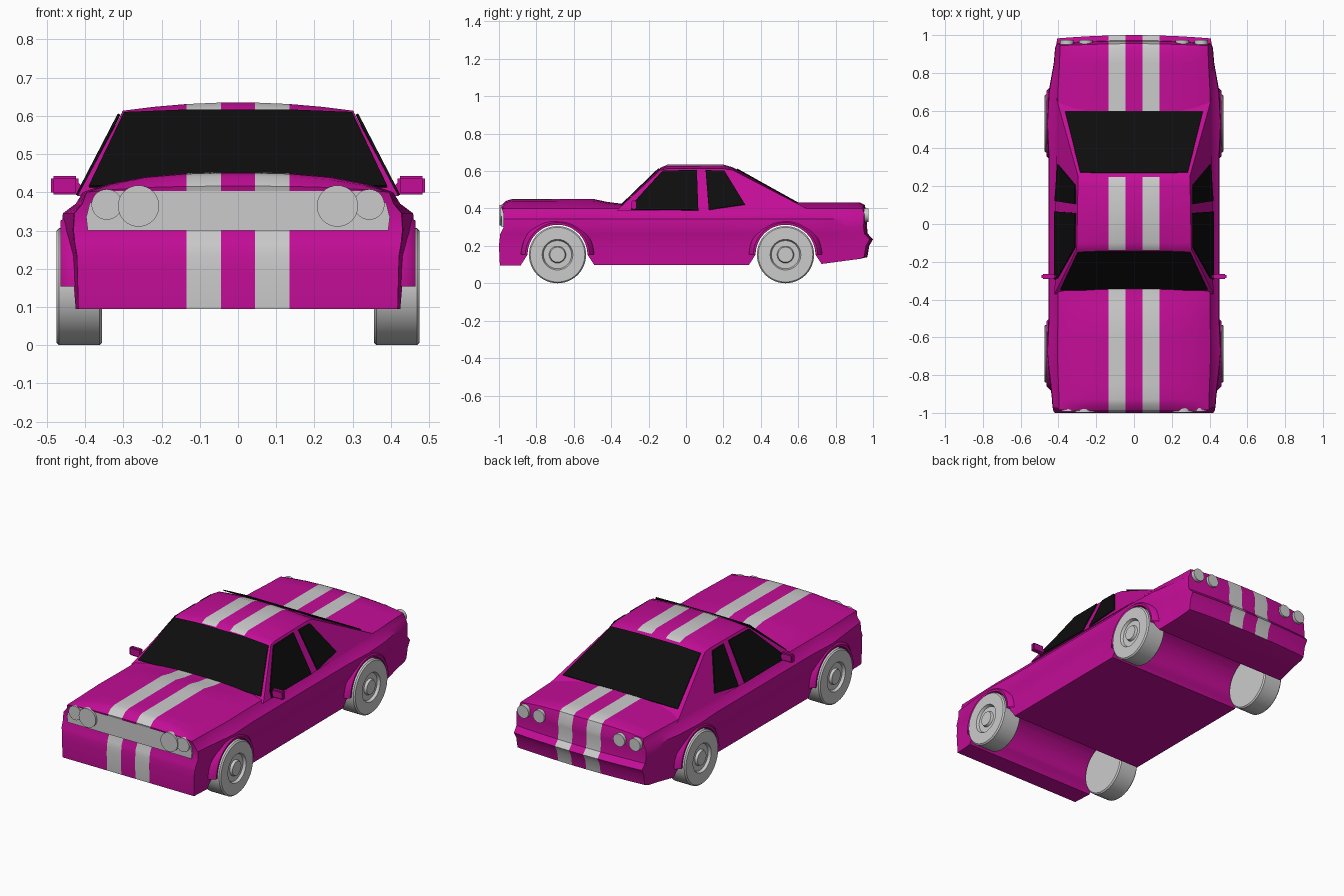
import bpy, bmesh, math
from mathutils import Matrix, Vector

if "Cube" in bpy.data.objects:
    bpy.data.objects.remove(bpy.data.objects["Cube"])


def material(name, r, g, b):
    m = bpy.data.materials.new(name)
    m.use_nodes = True
    m.diffuse_color = (r, g, b, 1)
    m.node_tree.nodes["Principled BSDF"].inputs["Base Color"].default_value = (r, g, b, 1)
    return m


paint = material("magenta paint", 0.55, 0.004, 0.31)
light = material("light grey", 0.6, 0.6, 0.6)
glass = material("black glass", 0.004, 0.004, 0.004)


def finish(bm, name, *mats, angle=35):
    bmesh.ops.remove_doubles(bm, verts=bm.verts, dist=0.0001)
    bmesh.ops.recalc_face_normals(bm, faces=bm.faces)
    mesh = bpy.data.meshes.new(name)
    bm.to_mesh(mesh)
    bm.free()
    ob = bpy.data.objects.new(name, mesh)
    bpy.context.collection.objects.link(ob)
    for m in mats:
        mesh.materials.append(m)
    smooth(ob, angle)
    return ob


def smooth(ob, angle=35):
    bpy.ops.object.select_all(action="DESELECT")
    ob.select_set(True)
    bpy.context.view_layer.objects.active = ob
    bpy.ops.object.shade_smooth_by_angle(angle=math.radians(angle))


def table(t, points):
    """Linear interpolation through (key, value) pairs."""
    if t <= points[0][0]:
        return points[0][1]
    for (a, p), (b, q) in zip(points, points[1:]):
        if t <= b:
            return p + (q - p) * (t - a) / (b - a)
    return points[-1][1]


def prism(name, outline, offset, mat):
    """Closed outline of 3D points extruded by an offset vector."""
    bm = bmesh.new()
    face = bm.faces.new([bm.verts.new(p) for p in outline])
    new = bmesh.ops.extrude_face_region(bm, geom=[face], use_keep_orig=True)["geom"]
    bmesh.ops.translate(bm, vec=offset, verts=[v for v in new if isinstance(v, bmesh.types.BMVert)])
    return finish(bm, name, mat)


def disc(name, x, y, z, radius, depth):
    bm = bmesh.new()
    bmesh.ops.create_cone(bm, cap_ends=True, segments=32, radius1=radius, radius2=radius, depth=depth,
                          matrix=Matrix.Translation((x, y, z)) @ Matrix.Rotation(math.pi / 2, 4, "X"))
    return finish(bm, name, light)


# Lower body: a box lattice shaped by width, height, nose and tail profiles
WIDTH = [(-1, .43), (-.9, .436), (-.8, .45), (-.68, .462), (-.5, .453), (.35, .453),
         (.53, .462), (.7, .452), (.85, .425), (1, .412)]
TOP = [(-1, .416), (-.975, .436), (-.94, .45), (-.5, .452), (-.42, .435), (-.34, .425),
       (.59, .432), (.93, .432), (1, .42)]
BOTTOM = [(-1, .095), (.7, .1), (1, .14)]
NOSE = [(.1, -.995), (.2, -1), (.265, -.993), (.3, -.975), (.37, -.975), (.416, -.99)]
TAIL = [(.14, .97), (.2, .98), (.235, 1), (.265, .972), (.3, .968), (.37, .97), (.42, .955)]
ROWS = [(.40, .055), (.37, .037), (.345, .004), (.30, 0), (.265, .006), (.235, .014), (.20, .016), (.1, .02)]
STATIONS = [-1, -.96, -.93, -.85, -.75, -.68, -.6, -.5, -.42, -.34, -.1, .2, .35, .45, .53,
            .62, .7, .78, .85, .93, 1]
FIXED = [0, .045, .135]
SPREAD = [.6, .82, .93, 1]
N, M, LAST = len(FIXED + SPREAD) - 1, len(ROWS) - 1, len(STATIONS) - 1


def lattice_point(s, i, j):
    y = STATIONS[s]
    w = table(y, WIDTH)
    z, inset = ROWS[j]
    edge = w - inset * (w - .38) / .08
    k = abs(i)
    x = FIXED[k] if k < len(FIXED) else edge * SPREAD[k - len(FIXED)]
    if j == 0:
        crown = table(y, TOP)
        z = crown + (z - crown) * (x / edge) ** 3
    if j == M:
        z = table(y, BOTTOM)
    if s == 0:
        y = table(z, NOSE)
    if s == LAST:
        y = table(z, TAIL) - .018 * (x / .41) ** 2
    return (math.copysign(x, i), y, z)


bm = bmesh.new()
verts = {}


def quad(keys, striped):
    for key in keys:
        if key not in verts:
            verts[key] = bm.verts.new(lattice_point(*key))
    bm.faces.new([verts[k] for k in keys]).material_index = int(striped)


for i in range(-N, N):
    stripe = i in (-2, 1)
    for s in range(LAST):
        for j in (0, M):
            quad([(s, i, j), (s + 1, i, j), (s + 1, i + 1, j), (s, i + 1, j)], stripe and j == 0)
    for j in range(M):
        for s in (0, LAST):
            quad([(s, i, j), (s, i + 1, j), (s, i + 1, j + 1), (s, i, j + 1)], stripe)
for s in range(LAST):
    for j in range(M):
        for i in (-N, N):
            quad([(s, i, j), (s + 1, i, j), (s + 1, i, j + 1), (s, i, j + 1)], False)
body = finish(bm, "body", paint, light)

# Wheel arches cut straight through the body
AXLES = {"front": -.687, "rear": .532}
HUB = .153
for end, cy in AXLES.items():
    side = [(-.2, -.05), (-.195, .1), (-.175, .13)]
    arc = [(.16 * math.cos(math.pi * (1 - t / 24)), HUB + .16 * math.sin(math.pi * t / 24)) for t in range(25)]
    outline = side + arc + [(-y, z) for y, z in reversed(side)]
    cutter = prism(end + "_arch_cutter", [(-.7, cy + y, z) for y, z in outline], (1.4, 0, 0), paint)
    cutter.hide_render = True
    mod = body.modifiers.new("arch", "BOOLEAN")
    mod.object, mod.solver = cutter, "EXACT"
    bpy.context.view_layer.objects.active = body
    bpy.ops.object.modifier_apply(modifier=mod.name)
    bpy.data.objects.remove(cutter)
smooth(body)

# Cabin: rows of (y, centre z, edge x, edge z)
CABIN = [(-.37, .39, .42, .39), (-.137, .617, .305, .605), (-.1, .635, .302, .613),
         (.2, .635, .297, .613), (.25, .62, .295, .605), (.664, .39, .41, .39)]
bm = bmesh.new()
grid = []
for y, zc, xe, ze in CABIN:
    half = [0, .045, .135, .22, xe]
    xs = [-x for x in half[:0:-1]] + half
    grid.append([bm.verts.new((x, y, zc + (ze - zc) * (x / xe) ** 2)) for x in xs])
for r in range(len(grid) - 1):
    for c in range(8):
        f = bm.faces.new((grid[r][c], grid[r][c + 1], grid[r + 1][c + 1], grid[r + 1][c]))
        f.material_index = int(c in (2, 5) and 0 < r < 4)
for c in (0, -1):
    bm.faces.new([row[c] for row in grid])
bm.faces.new(grid[0] + grid[-1][::-1])
finish(bm, "cabin", paint, light)

# Front and rear glass plates
prism("windshield", [(-.39, -.347, .413), (.39, -.347, .413), (.298, -.148, .605), (.15, -.142, .611),
                     (-.15, -.142, .611), (-.298, -.148, .605)], (0, -.005, .005), glass)
prism("rear_window", [(-.365, .595, .428), (.365, .595, .428), (.285, .272, .604), (.12, .27, .609),
                      (-.12, .27, .609), (-.285, .272, .604)], (0, .003, .005), glass)

# Side glass follows the lean of the cabin side
FRONT_GLASS = [(-.295, .392), (-.285, .425), (-.125, .6), (.058, .603), (.066, .39)]
REAR_GLASS = [(.122, .392), (.105, .602), (.205, .6), (.315, .42)]
for s, label in ((1, "left"), (-1, "right")):
    for name, shape in (("front", FRONT_GLASS), ("rear", REAR_GLASS)):
        pts = [(s * (.418 - .113 * (z - .39) / .22 - .004 * (y + .2)), y, z) for y, z in shape]
        prism(f"{label}_{name}_side_window", pts, (s * .006, 0, .003), glass)

    # Door mirror with a tapered stalk
    bm = bmesh.new()
    bmesh.ops.create_cube(bm, size=1, matrix=Matrix.Translation((s * .453, -.278, .418))
                          @ Matrix.Diagonal((.072, .026, .048, 1)))
    bmesh.ops.bevel(bm, geom=bm.edges[:], offset=.006, segments=2, affect="EDGES")
    finish(bm, label + "_mirror", paint)
    prism(label + "_mirror_stalk", [(s * .39, -.285, .39), (s * .43, -.285, .395),
                                    (s * .43, -.285, .435), (s * .40, -.285, .41)], (0, .016, 0), paint)

    # Wheels are turned profiles of (radius, x)
    for end, cy in AXLES.items():
        profile = [(0, .355), (.146, .355), (.153, .362), (.153, .468), (.146, .475), (.082, .475),
                   (.075, .46), (.045, .46), (.04, .474), (0, .474)]
        bm = bmesh.new()
        ring = [bm.verts.new((s * x, cy, HUB + r)) for r, x in profile]
        edges = [bm.edges.new(p) for p in zip(ring, ring[1:])]
        bmesh.ops.spin(bm, geom=ring + edges, cent=(0, cy, HUB), axis=(1, 0, 0), angle=math.tau, steps=48)
        finish(bm, f"{end}_{label}_wheel", light)

        # Flared lip around the arch
        bm = bmesh.new()
        lip = [(.16, .40), (.16, .462), (.172, .464), (.195, .44), (.195, .40)]
        ring = [bm.verts.new((s * x, cy + r, HUB)) for r, x in lip]
        edges = [bm.edges.new(p) for p in zip(ring, ring[1:])]
        bmesh.ops.spin(bm, geom=ring + edges, cent=(0, cy, HUB), axis=(1, 0, 0), angle=math.pi, steps=24)
        finish(bm, f"{end}_{label}_arch_lip", paint, angle=50)

    # Lamps
    disc(label + "_inner_headlight", s * .26, -.985, .364, .054, .026)
    disc(label + "_outer_headlight", s * .343, -.982, .368, .04, .02)
    for name, x in (("inner", .255), ("outer", .355)):
        disc(f"{label}_{name}_tail_light", s * x, .963, .365, .036, .024)

# Grille panel across the nose
half = [(.393, .3), (.397, .335), (.388, .37), (.36, .394), (.3, .408), (.2, .412)]
outline = half + [(-x, z) for x, z in reversed(half)]
prism("grille", [(x, -.986, z) for x, z in outline], (0, .009, 0), light)
